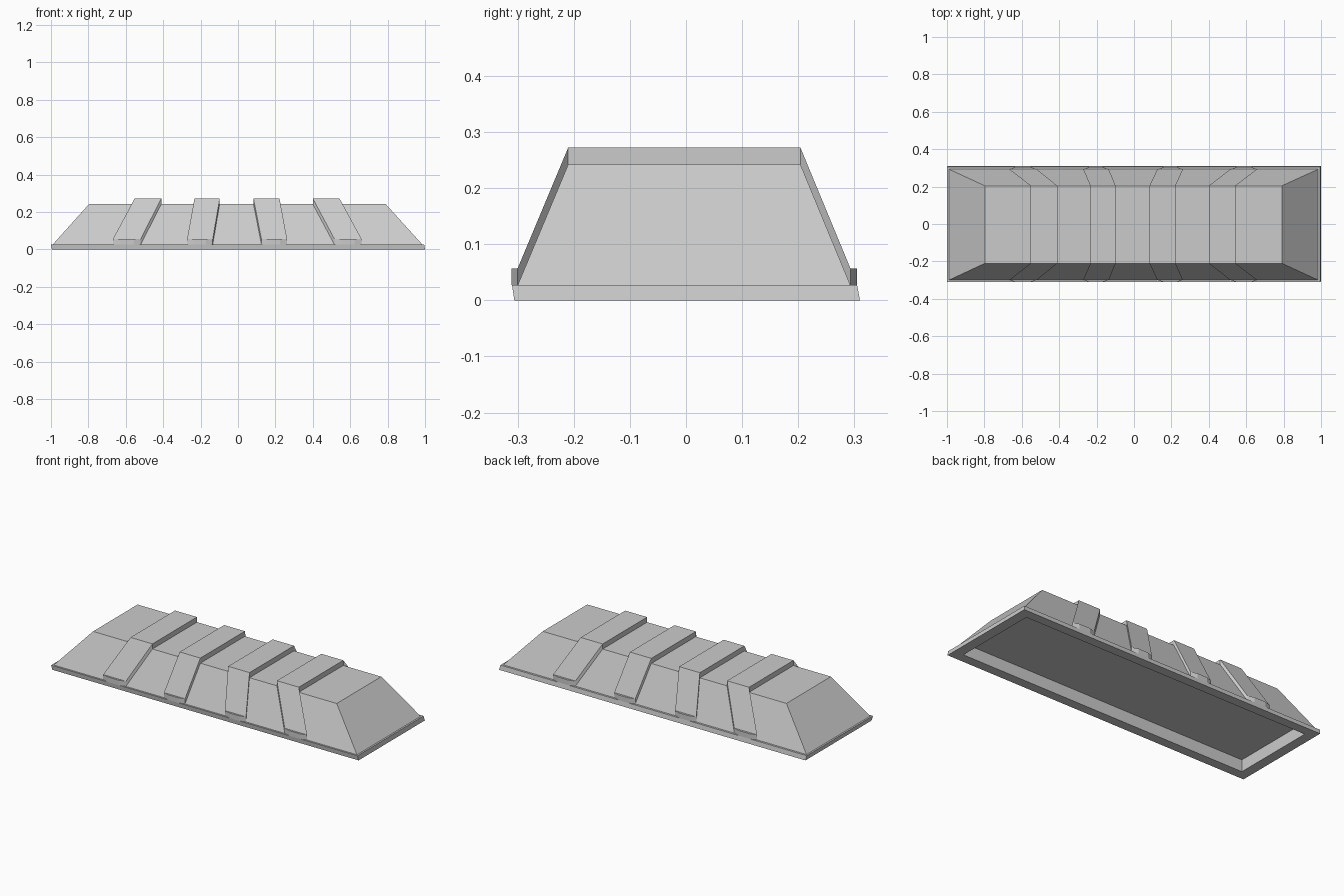
import bpy, bmesh

if "Cube" in bpy.data.objects:
    bpy.data.objects.remove(bpy.data.objects["Cube"])


def skin(name, rings, cap_start=True, cap_end=True):
    """Join successive rings of points with quads and optionally cap the ends."""
    bm = bmesh.new()
    loops = [[bm.verts.new(p) for p in ring] for ring in rings]
    for a, b in zip(loops, loops[1:]):
        n = len(a)
        for i in range(n):
            j = (i + 1) % n
            bm.faces.new((a[i], a[j], b[j], b[i]))
    if cap_start:
        bm.faces.new(loops[0][::-1])
    if cap_end:
        bm.faces.new(loops[-1])
    bmesh.ops.recalc_face_normals(bm, faces=bm.faces)
    mesh = bpy.data.meshes.new(name)
    bm.to_mesh(mesh)
    bm.free()
    ob = bpy.data.objects.new(name, mesh)
    bpy.context.collection.objects.link(ob)
    return ob


def rect(x0, x1, y0, y1, z):
    return [(x0, y0, z), (x1, y0, z), (x1, y1, z), (x0, y1, z)]


Z_BASE, Z_TOP, LIFT = 0.027, 0.242, 0.03
Y_LOW, Y_HIGH = (-0.300, 0.293), (-0.210, 0.204)
low = rect(-0.99, 0.985, *Y_LOW, Z_BASE)
high = rect(-0.797, 0.79, *Y_HIGH, Z_TOP)

# Base plinth with the recess in its underside
skin("base_plinth", [
    rect(-0.937, 0.94, -0.250, 0.255, 0.07),
    rect(-0.937, 0.94, -0.250, 0.255, 0.0),
    rect(-0.995, 1.0, -0.306, 0.310, 0.0),
    rect(-1.0, 0.995, -0.310, 0.305, Z_BASE),
    low], cap_end=False)

# Sloped main body
skin("sloped_body", [low, high], cap_start=False)

# Straps over the body: (foot left, foot right, top left, top right)
straps = [(-0.668, -0.52, -0.553, -0.41),
          (-0.272, -0.135, -0.233, -0.098),
          (0.125, 0.262, 0.083, 0.222),
          (0.515, 0.660, 0.40, 0.543)]
for k, (f0, f1, t0, t1) in enumerate(straps, 1):
    stations = [(Y_LOW[0], Z_BASE, f0, f1), (Y_HIGH[0], Z_TOP, t0, t1),
                (Y_HIGH[1], Z_TOP, t0, t1), (Y_LOW[1], Z_BASE, f0, f1)]
    skin(f"strap_{k}", [[(a, y, z), (b, y, z), (b, y, z + LIFT), (a, y, z + LIFT)]
                        for y, z, a, b in stations])
    # Tapered foot block at each end of the strap
    for side, y_in, y_out in (("front", Y_LOW[0], -0.311), ("back", Y_LOW[1], 0.305)):
        plan = [(f0, y_in), (f1, y_in), (f1 - 0.037, y_out), (f0 + 0.037, y_out)]
        skin(f"strap_foot_{side}_{k}",
             [[(x, y, z) for x, y in plan] for z in (Z_BASE, Z_BASE + LIFT)])
